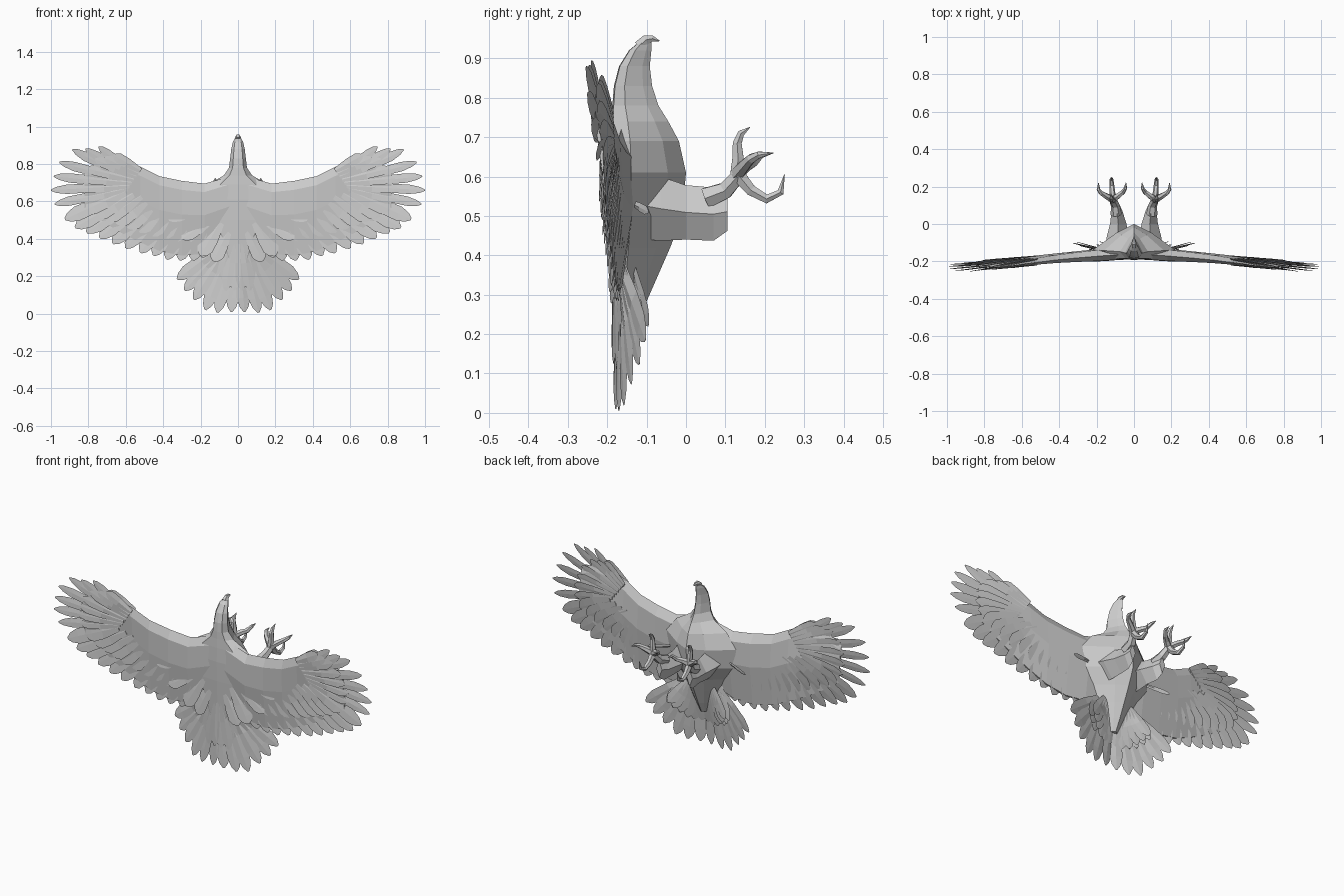
import bpy
import bmesh
from math import cos, pi, sin, tau
from mathutils import Vector

if "Cube" in bpy.data.objects:
    bpy.data.objects.remove(bpy.data.objects["Cube"])

GREY = (0.6, 0.6, 0.6, 1)
grey = bpy.data.materials.new("plain grey")
grey.diffuse_color = GREY
grey.use_nodes = True
grey.node_tree.nodes["Principled BSDF"].inputs["Base Color"].default_value = GREY


def loft(bm, rings):
    """Skin a list of equal-sized point rings and cap both ends."""
    loops = [[bm.verts.new(p) for p in ring] for ring in rings]
    n = len(loops[0])
    for a, b in zip(loops, loops[1:]):
        for i in range(n):
            j = (i + 1) % n
            bm.faces.new((a[i], a[j], b[j], b[i]))
    bm.faces.new(loops[0][::-1])
    bm.faces.new(loops[-1])


def finish(bm, name, mirror=False):
    """Turn the mesh into a flat-shaded object, mirrored across x if asked."""
    if mirror:
        geom = bmesh.ops.duplicate(bm, geom=bm.verts[:] + bm.edges[:] + bm.faces[:])["geom"]
        for v in geom:
            if isinstance(v, bmesh.types.BMVert):
                v.co.x *= -1
    bmesh.ops.recalc_face_normals(bm, faces=bm.faces)
    mesh = bpy.data.meshes.new(name)
    bm.to_mesh(mesh)
    bm.free()
    mesh.materials.append(grey)
    obj = bpy.data.objects.new(name, mesh)
    bpy.context.collection.objects.link(obj)


def feather(bm, root, tip, width, tilt=0.15, ridge=0.004, sag=0):
    """Thin ridged blade with a tapered tip; sag bows its middle downward."""
    root, tip = Vector(root), Vector(tip)
    axis = (tip - root).normalized()
    side = axis.cross(Vector((0, 1, 0))).normalized()
    normal = side.cross(axis)
    side = side + normal * tilt
    rings = []
    for t, w in ((0, 0.5), (0.5, 0.95), (0.8, 1), (0.93, 0.65), (1, 0.15)):
        c = root.lerp(tip, t) - Vector((0, 0, sag * sin(pi * t)))
        s = side * width * w / 2
        r = normal * ridge * (1.1 - t)
        rings.append([c - s, c + r, c + s, c - r])
    loft(bm, rings)


def tube(bm, path, radii, sides=6):
    """Tapered limb following a path."""
    pts = [Vector(p) for p in path]
    rings = []
    for i, (p, r) in enumerate(zip(pts, radii)):
        d = (pts[min(i + 1, len(pts) - 1)] - pts[max(i - 1, 0)]).normalized()
        u = Vector((1, 0, 0))
        u = (u - d * u.dot(d)).normalized()
        v = d.cross(u)
        rings.append([p + (u * cos(tau * k / sides) + v * sin(tau * k / sides)) * r
                      for k in range(sides)])
    loft(bm, rings)


def wing_y(x, z):
    """Depth of the wing sheet: it sweeps back toward the upper tip."""
    return -0.157 - 0.06 * x - 0.18 * max(0, z - 0.6) * x


# Body, neck and head: z, half width, back y, front y
bm = bmesh.new()
rings = []
for z, w, yb, yf in ((0.945, .012, -.115, -.088), (0.92, .027, -.145, -.088),
                     (0.88, .036, -.17, -.092), (0.83, .042, -.183, -.086),
                     (0.78, .048, -.187, -.07), (0.74, .075, -.188, -.045),
                     (0.69, .16, -.19, -.018), (0.61, .22, -.192, 0),
                     (0.5, .2, -.19, -.01), (0.42, .14, -.187, -.04),
                     (0.34, .1, -.184, -.075), (0.26, .06, -.18, -.11),
                     (0.2, .03, -.175, -.14)):
    d = yf - yb
    right = [(w * a, yb + d * b, z) for a, b in ((.6, .03), (1, .28), (.42, .76))]
    rings.append([(0, yb, z)] + right + [(0, yf, z)] + [(-x, y, q) for x, y, q in right[::-1]])
loft(bm, rings)
finish(bm, "body")

# Hooked beak
bm = bmesh.new()
tube(bm, [(0, -.118, .93), (0, -.102, .947), (0, -.085, .95), (0, -.068, .944)],
     (.018, .014, .009, .002))
finish(bm, "beak")

# Solid sheet of each wing: x, leading z, trailing z, thickness
bm = bmesh.new()
rings = []
for x, top, low, t in ((.04, .735, .38, .066), (.18, .695, .32, .07), (.3, .71, .31, .06),
                       (.42, .735, .335, .05), (.52, .785, .38, .04), (.62, .815, .43, .03),
                       (.72, .82, .49, .022), (.82, .76, .56, .01)):
    ring = []
    for f, side in ((0, 0), (.12, .45), (.45, .5), (1, .08), (1, -.08), (.45, -.45), (.12, -.4)):
        z = top + (low - top) * f
        ring.append((x, wing_y(x, z) + side * t, z))
    rings.append(ring)
loft(bm, rings)
finish(bm, "wing_sheets", mirror=True)

# Flight feathers, from the leading tip round to the body, with covert rows
tips = ((.745, .892), (.815, .88), (.885, .877), (.955, .81), (.985, .735), (1, .66),
        (.98, .585), (.925, .505), (.87, .46), (.81, .435), (.74, .405), (.67, .375),
        (.6, .35), (.52, .325), (.45, .31), (.38, .29), (.31, .285), (.24, .285), (.19, .3))
flight, coverts = bmesh.new(), bmesh.new()
for i, (x, z) in enumerate(tips):
    inner = max(0, i - 7) / 11
    rx = .52 + .012 * min(i, 7) - .46 * inner
    rz = .765 - .016 * min(i, 7) - .12 * inner
    root = Vector((rx, wing_y(rx, rz), rz))
    tip = Vector((x, wing_y(x, z), z))
    width = .05 if i < 7 else .08
    feather(flight, root, tip, width, sag=max(0, 5 - i) * .004)
    for reach, lift in ((.65, .016), (.65, -.014)):
        shift = Vector((0, lift, 0))
        feather(coverts, root + shift, root.lerp(tip, reach) + shift * .5, width * 1.1)
finish(flight, "flight_feathers", mirror=True)
finish(coverts, "wing_coverts", mirror=True)

# Loose feathers where the wings meet the back and flanks
bm = bmesh.new()
for root, tip, w in (((.15, -.14, .535), (.31, -.095, .51), .022),
                     ((.12, -.18, .58), (.37, -.2, .5), .05),
                     ((.12, -.18, .52), (.3, -.195, .4), .07),
                     ((.09, -.18, .5), (.2, -.19, .31), .09),
                     ((.05, -.18, .45), (.13, -.187, .28), .08)):
    feather(bm, root, tip, w, tilt=.2)
finish(bm, "shoulder_feathers", mirror=True)

# Tail fan, cupped toward the belly at its outer edges
bm = bmesh.new()
for x, z, y in ((.035, .01, -.178), (.11, .006, -.17), (.175, .02, -.157),
                (.235, .075, -.138), (.285, .125, -.118), (.325, .185, -.103)):
    feather(bm, (x * .2, -.165, .38), (x, y, z), .072, tilt=.25, ridge=.008)
    feather(bm, (x * .2, -.18, .42), (x * .6, y - .006, z * .5 + .12), .06, tilt=.2)
    feather(bm, (x * .25, -.13, .36), (x * .55, y + .008, z * .5 + .13), .06, tilt=.2)
finish(bm, "tail_feathers", mirror=True)

# Feathered thighs reaching forward: y, low z, high z, inner x, outer x
bm = bmesh.new()
rings = []
for y, low, high, a, b in ((-.1, .44, .61, .03, .15), (-.065, .437, .6, .03, .145),
                           (0, .44, .578, .04, .128), (.07, .437, .572, .062, .12),
                           (.105, .462, .56, .078, .114)):
    m, c = (low + high) / 2, (a + b) / 2
    rings.append([(c, y, low), (b, y, m), (c, y, high), (a, y, m)])
loft(bm, rings)
finish(bm, "thighs", mirror=True)

# Shanks and curled talons
bm = bmesh.new()
tube(bm, [(.095, .05, .545), (.1, .1, .565), (.115, .135, .605)], (.03, .024, .02))
foot = (.115, .13, .607)
thick = (.02, .016, .013, .01, .001)
for toe in (((.118, .132, .65), (.12, .13, .685), (.122, .14, .71), (.122, .162, .725)),
            ((.15, .15, .63), (.175, .165, .645), (.19, .185, .655), (.19, .22, .66)),
            ((.085, .15, .625), (.06, .17, .635), (.046, .19, .655), (.043, .222, .66)),
            ((.116, .165, .565), (.118, .205, .543), (.12, .24, .56), (.12, .25, .605))):
    tube(bm, (foot,) + toe, thick)
finish(bm, "feet", mirror=True)
